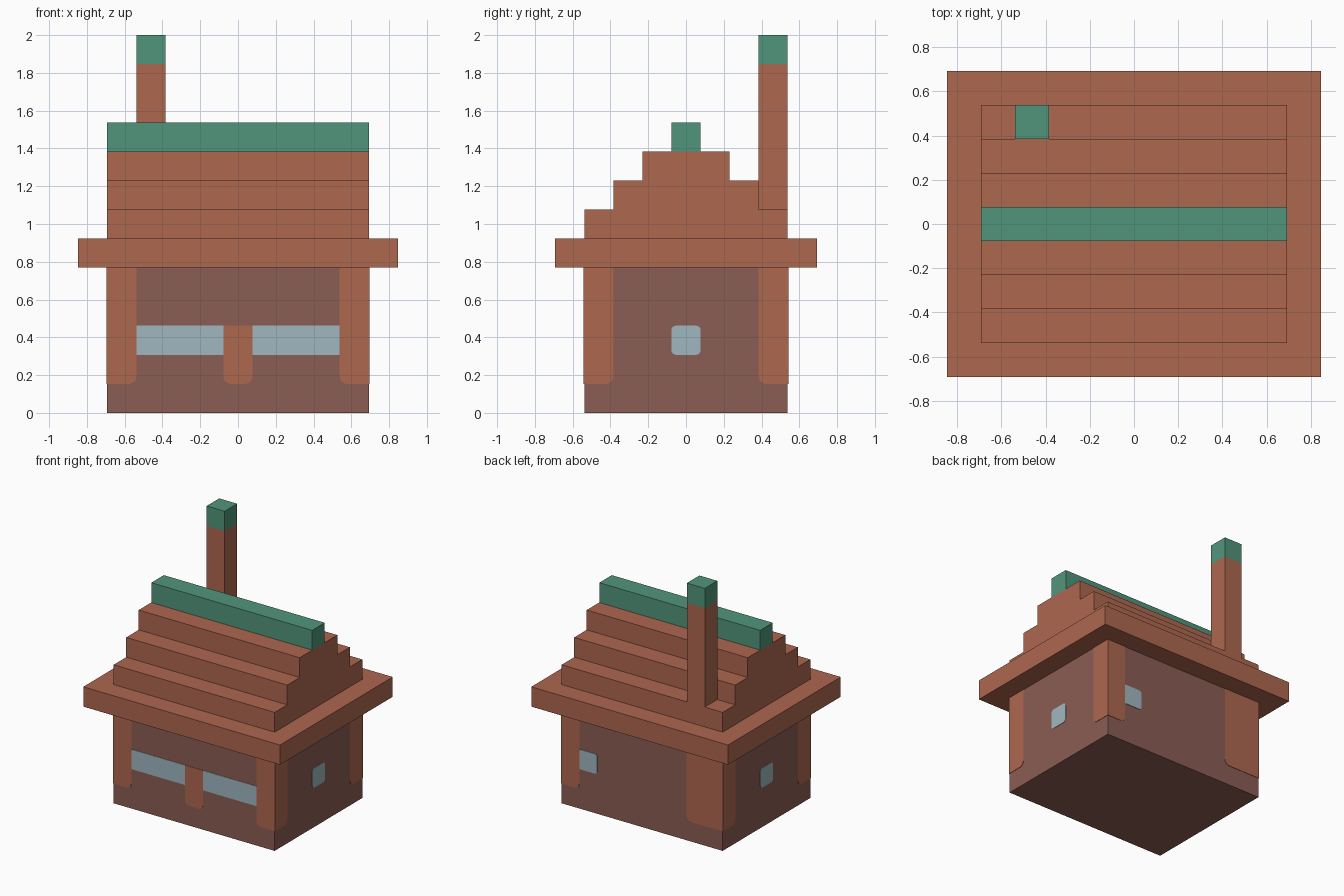
import bpy, bmesh, math
from mathutils import Vector

if "Cube" in bpy.data.objects:
    bpy.data.objects.remove(bpy.data.objects["Cube"], do_unlink=True)

U = 2 / 13      # one building block
T = 0.003       # thickness of the painted plates


def material(name, rgb):
    m = bpy.data.materials.new(name)
    m.use_nodes = True
    m.diffuse_color = (*rgb, 1)
    m.node_tree.nodes["Principled BSDF"].inputs["Base Color"].default_value = (*rgb, 1)
    return m


TERRACOTTA = material("terracotta", (0.42, 0.135, 0.078))
BROWN = material("brown wall", (0.26, 0.11, 0.088))
GREEN = material("copper green", (0.083, 0.30, 0.20))
GLASS = material("pale blue glass", (0.35, 0.475, 0.525))


def prism(name, points, push, mat):
    """Extrude a flat outline along a vector."""
    bm = bmesh.new()
    face = bm.faces.new([bm.verts.new(p) for p in points])
    new = bmesh.ops.extrude_face_region(bm, geom=[face])["geom"]
    bmesh.ops.translate(bm, vec=push, verts=[v for v in new if isinstance(v, bmesh.types.BMVert)])
    bmesh.ops.recalc_face_normals(bm, faces=bm.faces)
    mesh = bpy.data.meshes.new(name)
    bm.to_mesh(mesh)
    bm.free()
    mesh.materials.append(mat)
    ob = bpy.data.objects.new(name, mesh)
    bpy.context.collection.objects.link(ob)
    return ob


def box(name, x0, x1, y0, y1, z0, z1, mat):
    """Box measured in blocks."""
    base = [Vector(p) * U for p in ((x0, y0, z0), (x1, y0, z0), (x1, y1, z0), (x0, y1, z0))]
    return prism(name, base, Vector((0, 0, (z1 - z0) * U)), mat)


SIDES = {"front": (0, -1, 0), "back": (0, 1, 0), "right": (1, 0, 0), "left": (-1, 0, 0)}


def plate(name, side, a0, a1, z0, z1, mat, rounded="", r=0.25):
    """Thin plate on a wall; rounded lists corners: 0 = a0 low, 1 = a1 low, 2 = a1 high, 3 = a0 high."""
    n = Vector(SIDES[side])
    along = Vector((abs(n.y), abs(n.x), 0))
    wall = n * (4.5 if n.x else 3.5)
    if n.x:
        wall = n * 4.5
    corners = [(a0, z0, 1, 1), (a1, z0, -1, 1), (a1, z1, -1, -1), (a0, z1, 1, -1)]
    pts = []
    for i, (a, z, sa, sz) in enumerate(corners):
        if str(i) not in rounded:
            pts.append((a, z))
            continue
        for k in range(5):
            t = math.pi + i * math.pi / 2 + k * math.pi / 8
            pts.append((a + sa * r + r * math.cos(t), z + sz * r + r * math.sin(t)))
    outline = [(wall + along * a + Vector((0, 0, z))) * U for a, z in pts]
    return prism(name, outline, n * T, mat)


# Walls and eaves
box("walls", -4.5, 4.5, -3.5, 3.5, 0, 5, BROWN)
box("eaves_slab", -5.5, 5.5, -4.5, 4.5, 5, 6, TERRACOTTA)

# Stepped roof: one gable profile extruded along x
half = []
for step in range(3):
    half += [(3.5 - step, 6 + step), (3.5 - step, 7 + step)]
profile = half + [(-y, z) for y, z in reversed(half)]
prism("stepped_roof", [Vector((-4.5, y, z)) * U for y, z in profile],
      Vector((9 * U, 0, 0)), TERRACOTTA)
box("roof_ridge", -4.5, 4.5, -0.5, 0.5, 9, 10, GREEN)

# Chimney
box("chimney_stack", -3.5, -2.5, 2.5, 3.5, 7, 12, TERRACOTTA)
box("chimney_cap", -3.5, -2.5, 2.5, 3.5, 12, 13, GREEN)

# Corner posts, wrapping round both walls; the back one under the chimney is wider
E = T / U
for side, edge in (("front", 4.5), ("back", 4.5), ("right", 3.5), ("left", 3.5)):
    wide = 2 if side == "back" else 1
    plate(side + "_post_a", side, -edge - E, -edge + wide, 1, 5, TERRACOTTA, "1")
    plate(side + "_post_b", side, edge - 1, edge + E, 1, 5, TERRACOTTA, "0")

# Middle post and windows
plate("front_middle_post", "front", -0.5, 0.5, 1, 3, TERRACOTTA, "01")
plate("front_window_a", "front", -3.5, -0.5, 2, 3, GLASS)
plate("front_window_b", "front", 0.5, 3.5, 2, 3, GLASS)
plate("back_window", "back", 2.5, 3.5, 2, 3, GLASS, "03", 0.15)
for side in ("right", "left"):
    plate(side + "_window", side, -0.5, 0.5, 2, 3, GLASS, "0123", 0.15)
